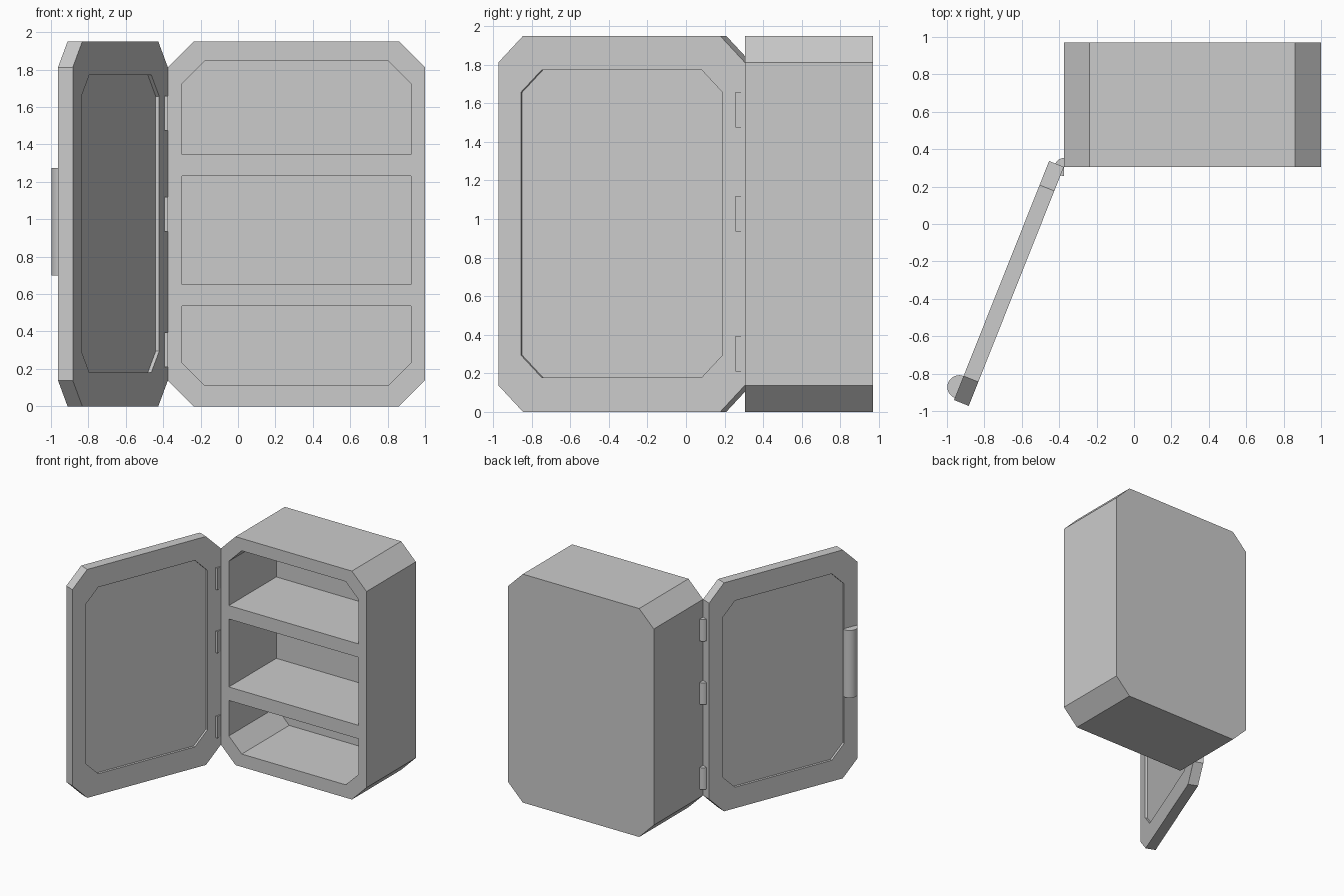
import bpy, bmesh, math
from mathutils import Vector

if "Cube" in bpy.data.objects:
    bpy.data.objects.remove(bpy.data.objects["Cube"])

W, H, CH = 1.375, 1.95, 0.138          # shared front outline of cabinet and door
FRONT = Vector((-0.375, 0.305, 0))     # hinge corner
X, Y, Z = Vector((1, 0, 0)), Vector((0, 1, 0)), Vector((0, 0, 1))
A = math.radians(21.7)                 # open door angle measured from -y
DU = Vector((-math.sin(A), -math.cos(A), 0))   # along the door
DV = Vector((-math.cos(A), math.sin(A), 0))    # towards the door's outer face


def prism(name, pts, origin, a, b, c, c0, c1):
    """Extrude the 2D profile pts (in axes a, b) along axis c from c0 to c1."""
    bm = bmesh.new()
    lo, hi = [[bm.verts.new(origin + a * p + b * q + c * d) for p, q in pts] for d in (c0, c1)]
    bm.faces.new(lo)
    bm.faces.new(hi)
    n = len(pts)
    for i in range(n):
        j = (i + 1) % n
        bm.faces.new((lo[i], lo[j], hi[j], hi[i]))
    bmesh.ops.recalc_face_normals(bm, faces=bm.faces[:])
    me = bpy.data.meshes.new(name)
    bm.to_mesh(me)
    bm.free()
    ob = bpy.data.objects.new(name, me)
    bpy.context.collection.objects.link(ob)
    return ob


def outline(x0, x1, z0, z1, bottom=0, top=0):
    """Rectangle with chamfered bottom and / or top corners."""
    low = [(x0, z0 + bottom), (x0 + bottom, z0), (x1 - bottom, z0), (x1, z0 + bottom)] if bottom else [(x0, z0), (x1, z0)]
    high = [(x1, z1 - top), (x1 - top, z1), (x0 + top, z1), (x0, z1 - top)] if top else [(x1, z1), (x0, z1)]
    return low + high


def carve(ob, cutter):
    """Subtract the cutter, then discard it."""
    cutter.hide_render = True
    mod = ob.modifiers.new("carve", 'BOOLEAN')
    mod.operation, mod.solver, mod.object = 'DIFFERENCE', 'EXACT', cutter
    bpy.context.view_layer.objects.active = ob
    bpy.ops.object.modifier_apply(modifier=mod.name)
    bpy.data.objects.remove(cutter, do_unlink=True)


def half_round(name, centre, along, out, r, z0, z1, n=20):
    """Vertical half cylinder, flat side on the line 'along', bulging 'out'."""
    pts = [(r * math.cos(math.pi * i / n), r * math.sin(math.pi * i / n)) for i in range(n + 1)]
    ob = prism(name, pts, centre, along, out, Z, z0, z1)
    bpy.ops.object.select_all(action='DESELECT')
    ob.select_set(True)
    bpy.context.view_layer.objects.active = ob
    bpy.ops.object.shade_smooth_by_angle(angle=math.radians(30))


# Cabinet body with three compartments
cabinet = prism("cabinet", outline(0, W, 0, H, CH, CH), FRONT, X, Z, Y, 0, 0.665)
for z0, z1, bottom, top in ((0.11, 0.535, 0.122, 0), (0.65, 1.23, 0, 0), (1.345, 1.845, 0, 0.122)):
    carve(cabinet, prism("compartment_cutter", outline(0.075, 1.3, z0, z1, bottom, top),
                         FRONT, X, Z, Y, -0.1, 0.64))

# Open door with a shallow recessed panel on each face
T = 0.085
door = prism("door", outline(0, W, 0, H, CH, CH), FRONT, DU, Z, DV, 0, T)
panel = outline(0.125, W - 0.125, 0.18, 1.772, 0.115, 0.115)
for d0, d1 in ((-0.1, 0.02), (T - 0.02, T + 0.1)):
    carve(door, prism("panel_cutter", panel, FRONT, DU, Z, DV, d0, d1))

# Handle on the outer face
half_round("handle", FRONT + DU * 1.3 + DV * T, DU, DV, 0.063, 0.70, 1.275)

# Hinges
for i, z in enumerate((0.21, 0.935, 1.475)):
    half_round(f"hinge_{i + 1}", FRONT, Y, -X, 0.048, z, z + 0.185)
